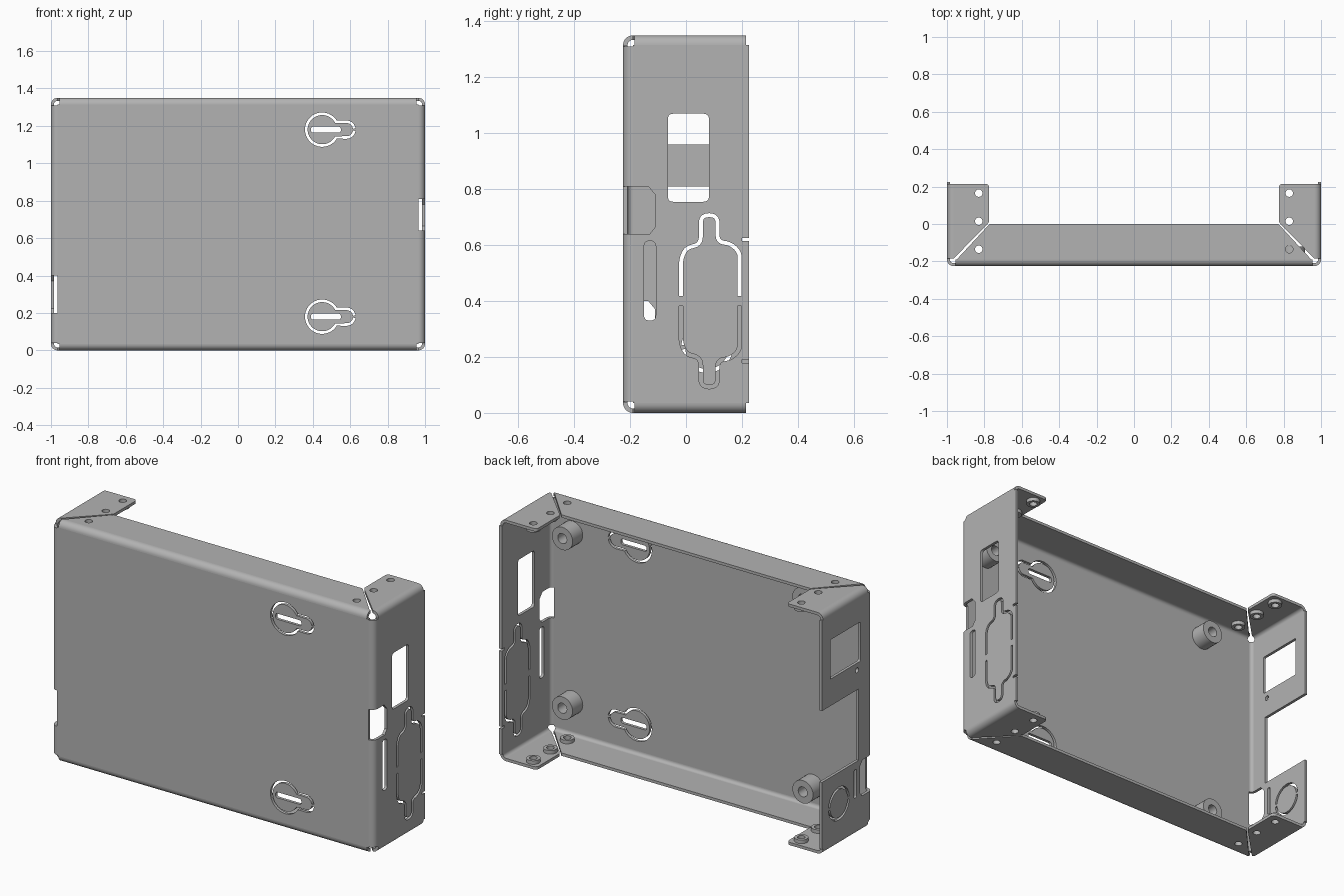
import bpy, bmesh
from math import sin, cos, radians, asin, degrees
from mathutils import Matrix, Vector

if "Cube" in bpy.data.objects:
    bpy.data.objects.remove(bpy.data.objects["Cube"])

T, R, H = 0.016, 0.035, 1.35          # sheet thickness, bend radius, height
YF, XS = -0.225, 1.0                  # front face, side face
X, Y, Z = Vector((1, 0, 0)), Vector((0, 1, 0)), Vector((0, 0, 1))

steel = bpy.data.materials.new("grey_steel")
steel.use_nodes = True
grey = (0.45, 0.45, 0.45, 1)
steel.diffuse_color = grey
steel.node_tree.nodes["Principled BSDF"].inputs["Base Color"].default_value = grey


def frame(o, u, v):
    m = Matrix((u, v, u.cross(v))).transposed().to_4x4()
    m.translation = o
    return m


def sheet(name, loops, mat, depth=T):
    """Flat outline with holes, given a thickness and placed in a frame."""
    cu = bpy.data.curves.new(name, 'CURVE')
    cu.dimensions, cu.fill_mode, cu.extrude = '2D', 'BOTH', depth / 2
    for loop in loops:
        sp = cu.splines.new('POLY')
        sp.points.add(len(loop) - 1)
        for p, c in zip(sp.points, loop):
            p.co = (c[0], c[1], 0, 1)
        sp.use_cyclic_u = True
    tmp = bpy.data.objects.new(name + "_outline", cu)
    bpy.context.collection.objects.link(tmp)
    dg = bpy.context.evaluated_depsgraph_get()
    me = bpy.data.meshes.new_from_object(tmp.evaluated_get(dg))
    bpy.data.objects.remove(tmp)
    bm = bmesh.new()
    bm.from_mesh(me)
    bmesh.ops.remove_doubles(bm, verts=bm.verts, dist=1e-5)
    bm.transform(mat)
    bmesh.ops.recalc_face_normals(bm, faces=bm.faces)
    bm.to_mesh(me)
    bm.free()
    me.materials.clear()
    me.materials.append(steel)
    ob = bpy.data.objects.new(name, me)
    bpy.context.collection.objects.link(ob)
    bpy.ops.object.select_all(action='DESELECT')
    ob.select_set(True)
    bpy.context.view_layer.objects.active = ob
    bpy.ops.object.shade_smooth_by_angle(angle=radians(30))
    return ob


def arc(cx, cy, r, a0, a1, n=12):
    return [(cx + r * cos(radians(a0 + (a1 - a0) * i / n)),
             cy + r * sin(radians(a0 + (a1 - a0) * i / n))) for i in range(n + 1)]


def circle(cx, cy, r, n=28):
    return arc(cx, cy, r, 0, 360, n)[:-1]


def rect(x0, x1, y0, y1):
    return [(x0, y0), (x1, y0), (x1, y1), (x0, y1)]


def fillet(pts, r, closed=True, n=5):
    out = []
    for i, p in enumerate(pts):
        if not closed and i in (0, len(pts) - 1):
            out.append(p)
            continue
        p = Vector(p)
        a, b = Vector(pts[i - 1]) - p, Vector(pts[(i + 1) % len(pts)]) - p
        d = min(r, a.length * 0.48, b.length * 0.48)
        a, b = p + a.normalized() * d, p + b.normalized() * d
        for k in range(n + 1):
            t = k / n
            out.append(tuple(a * (1 - t) ** 2 + p * 2 * t * (1 - t) + b * t * t))
    return out


def groove(path, w=0.014):
    """Closed outline of a narrow slit that follows an open path."""
    pts = [Vector(p) for p in path]
    left, right = [], []
    for i, p in enumerate(pts):
        d0 = (p - pts[max(i - 1, 0)]).normalized()
        d1 = (pts[min(i + 1, len(pts) - 1)] - p).normalized()
        d = (d0 + d1).normalized()
        n = Vector((-d.y, d.x)) * w / 2
        left.append(tuple(p + n))
        right.append(tuple(p - n))
    return left + right[::-1]


def bend(name, o, u, v, length):
    prof = arc(0, 0, R, 0, 90, 8) + arc(0, 0, R - T, 90, 0, 8)
    sheet(name, [prof], frame(o, u, v), length)


# Front plate with two knock-out keyholes
cuts = []
for z in (0.18, 1.18):
    a = degrees(asin(0.042 / 0.085))
    cuts.append(groove(arc(0.58, z, 0.042, 8, 90, 8) + arc(0.45, z, 0.085, a, 360 - a, 32)
                       + arc(0.58, z, 0.042, 270, 352, 8)))
    cuts.append(fillet(rect(0.39, 0.55, z - 0.016, z + 0.016), 0.014))
E, YB = XS - R, YF + R
sheet("front_plate", [rect(-E, E, R, H - R)] + cuts,
      frame(Vector((0, YF + T / 2, 0)), X, Z))

# Left side panel: window, slot, socket knock-out, corner opening, edge slits
edge = [(YB, R), (0.225, R)]
for z in (0.185, 0.62):
    edge += [(0.225, z - 0.006), (0.2, z - 0.006), (0.2, z + 0.006), (0.225, z + 0.006)]
edge += [(0.225, H - R), (YB, H - R), (YB, 0.81), (-0.135, 0.81), (-0.11, 0.78),
         (-0.11, 0.665), (-0.13, 0.64), (YB, 0.64)]
half = fillet([(-0.018, 0.418), (-0.018, 0.55), (0.0, 0.59), (0.053, 0.603), (0.053, 0.707),
               (0.113, 0.707), (0.113, 0.612), (0.16, 0.605), (0.192, 0.575), (0.192, 0.418)],
              0.03, closed=False)
sheet("left_side_panel",
      [edge, fillet(rect(-0.065, 0.082, 0.755, 1.07), 0.02),
       fillet(rect(-0.15, -0.108, 0.33, 0.615), 0.02),
       groove(half), groove([(y, 0.8 - z) for y, z in half])],
      frame(Vector((XS - T / 2, 0, 0)), Y, Z))

# Right side panel: window, pilot hole, back notch, round knock-out, slot, corner opening
edge = [(YB, R), (0.225, R), (0.225, 0.41), (-0.1, 0.41), (-0.1, 0.81), (0.225, 0.81),
        (0.225, H - R), (YB, H - R), (YB, 0.4), (-0.135, 0.4), (-0.11, 0.37),
        (-0.11, 0.225), (-0.13, 0.2), (YB, 0.2)]
sheet("right_side_panel",
      [edge, fillet(rect(-0.115, 0.15, 0.96, 1.18), 0.008), circle(-0.085, 0.92, 0.014),
       groove(arc(0.075, 0.235, 0.085, 5, 175, 20)),
       groove(arc(0.075, 0.235, 0.085, 185, 355, 20)),
       fillet(rect(-0.08, -0.06, 0.21, 0.37), 0.01)],
      frame(Vector((-XS + T / 2, 0, 0)), Y, Z))

# Vertical bends, broken at the corner openings
for name, s, spans in (("left", 1, ((0.04, 0.64), (0.81, 1.31))),
                       ("right", -1, ((0.04, 0.2), (0.4, 1.31)))):
    for i, (a, b) in enumerate(spans):
        bend(f"{name}_front_bend_{i + 1}", Vector((s * E, YB, (a + b) / 2)), X * s, -Y, b - a)

# Top and bottom: mitred flange, corner tabs, bends and press nuts
for level, zc, zn, zb, up in (("top", H - T / 2, H - T - 0.01, H - R, 1),
                              ("bottom", T / 2, T + 0.01, R, -1)):
    flange = [(-0.948, YB), (0.948, YB), (0.772, 0), (-0.772, 0)]
    sheet(level + "_flange", [flange] + [circle(s * 0.83, -0.135, 0.02) for s in (-1, 1)],
          frame(Vector((0, 0, zc)), X, Y))
    bend(level + "_front_bend", Vector((0, YB, zb)), -Y, Z * up, 1.91)
    for side, s in (("left", 1), ("right", -1)):
        tab = [(E, -0.185), (0.785, -0.003), (0.775, 0.012)]
        tab += arc(0.795, 0.195, 0.02, 180, 90, 5) + [(E, 0.215)]
        sheet(f"{level}_{side}_tab",
              [[(s * x, y) for x, y in tab]] + [circle(s * 0.83, y, 0.02) for y in (0.015, 0.165)],
              frame(Vector((0, 0, zc)), X, Y))
        bend(f"{level}_{side}_tab_bend", Vector((s * E, 0.015, zb)), X * s, Z * up, 0.4)
        for i, y in enumerate((-0.135, 0.015, 0.165)):
            sheet(f"{level}_{side}_nut_{i + 1}", [circle(0, 0, 0.036), circle(0, 0, 0.02)],
                  frame(Vector((s * 0.83, y, zn)), X, Y), 0.02)

# Board standoffs on the inside of the front plate
for i, (x, z) in enumerate(((0.85, 1.15), (0.85, 0.2), (-0.64, 1.21), (-0.64, 0.13))):
    sheet(f"standoff_{i + 1}", [circle(0, 0, 0.064), circle(0, 0, 0.028)],
          frame(Vector((x, YF + T + 0.045, z)), X, Z), 0.09)
